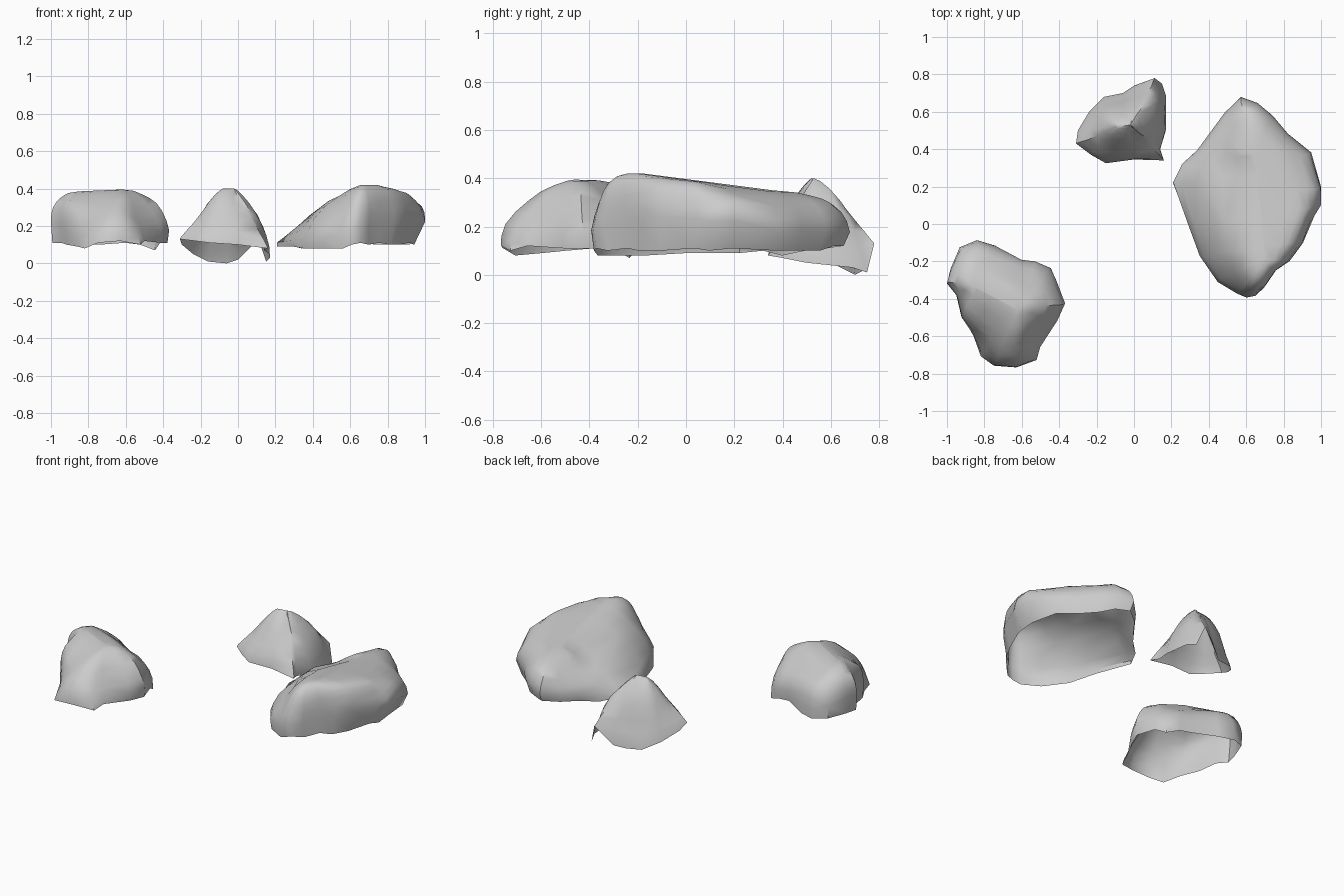
import bpy
import bmesh
import math
from mathutils import Vector, noise

# Remove the default cube only
default_cube = bpy.data.objects.get("Cube")
if default_cube:
    bpy.data.objects.remove(default_cube, do_unlink=True)

# One flat stone grey
stone = bpy.data.materials.new("stone_grey")
stone.use_nodes = True
grey = (0.6, 0.6, 0.6, 1)
stone.diffuse_color = grey
stone.node_tree.nodes["Principled BSDF"].inputs["Base Color"].default_value = grey

RINGS = 8


def closest_on_ridge(point, start, end):
    """Nearest ridge point, measured in plan."""
    along = (end - start).to_2d()
    offset = (point - start).to_2d()
    factor = offset.dot(along) / along.length_squared
    return start.lerp(end, min(max(factor, 0), 1))


def shell_column(rim, ridge_point, boxiness, undercut, roughness):
    """Points climbing from the rim to the ridge on a superellipse curve."""
    column = []
    for ring in range(RINGS + 1):
        angle = math.pi / 2 * ring / RINGS
        outward = max(math.cos(angle), 0) ** (2 / boxiness)
        upward = math.sin(angle) ** (2 / boxiness)
        if ring == 0:
            outward -= undercut * (boxiness - 1)
        point = ridge_point.lerp(rim, outward)
        point.z = rim.z + (ridge_point.z - rim.z) * upward
        # Gentle weathering, fading out at the rim and the ridge
        fade = math.sin(2 * angle)
        point += noise.noise_vector(point * 5) * roughness * fade
        column.append(point)
    return column


def make_rock(name, ridge, stations, undercut, roughness):
    """Open-bottomed rock shell; stations are (x, y, rim height, boxiness)."""
    start, end = (Vector(p) for p in ridge)
    bm = bmesh.new()
    columns = []
    for x, y, z, boxiness in stations:
        rim = Vector((x, y, z))
        top = closest_on_ridge(rim, start, end)
        points = shell_column(rim, top, boxiness, undercut, roughness)
        columns.append([bm.verts.new(p) for p in points])

    # Join neighbouring columns; stations run clockwise seen from above
    for index, column in enumerate(columns):
        following = columns[(index + 1) % len(columns)]
        for ring in range(RINGS):
            bm.faces.new((following[ring], column[ring],
                          column[ring + 1], following[ring + 1]))
    bmesh.ops.remove_doubles(bm, verts=bm.verts, dist=0.002)
    bmesh.ops.triangulate(bm, faces=bm.faces)

    mesh = bpy.data.meshes.new(name)
    bm.to_mesh(mesh)
    bm.free()
    mesh.materials.append(stone)
    rock = bpy.data.objects.new(name, mesh)
    bpy.context.collection.objects.link(rock)
    bpy.ops.object.select_all(action='DESELECT')
    rock.select_set(True)
    bpy.context.view_layer.objects.active = rock
    bpy.ops.object.shade_smooth_by_angle(angle=math.radians(45))
    return rock


# Long boulder: steep outer side, sloping inner side
make_rock("large_boulder", ((.7, -.18, .42), (.65, .36, .35)), [
    (.57, .68, .12, 2.4), (.66, .65, .12, 3), (.74, .58, .1, 3),
    (.83, .48, .1, 3), (.95, .38, .1, 3), (1, .2, .11, 4),
    (1, .1, .1, 4), (.97, .04, .11, 4), (.9, -.1, .1, 4),
    (.83, -.2, .1, 3.5), (.76, -.25, .11, 3), (.7, -.34, .1, 2.6),
    (.65, -.39, .11, 2.4), (.6, -.4, .1, 2.4), (.55, -.38, .08, 2.2),
    (.44, -.31, .08, 1.8), (.34, -.17, .08, 1.6), (.28, 0, .09, 1.5),
    (.2, .22, .09, 1.3), (.25, .32, .1, 1.3), (.33, .4, .08, 1.6),
    (.41, .5, .1, 1.8), (.48, .6, .11, 2),
], undercut=.06, roughness=.03)

# Rounded boulder: flat top with a sloping nose at the front
make_rock("rounded_boulder", ((-.85, -.34, .385), (-.62, -.46, .395)), [
    (-.84, -.08, .1, 2.2), (-.74, -.11, .1, 2.2), (-.6, -.19, .11, 2.2),
    (-.52, -.2, .1, 2.2), (-.44, -.23, .07, 2.2), (-.41, -.3, .11, 2.4),
    (-.37, -.42, .11, 2.4), (-.41, -.51, .11, 2), (-.5, -.66, .12, 1.6),
    (-.52, -.73, .1, 1.5), (-.63, -.77, .12, 1.5), (-.75, -.76, .11, 1.4),
    (-.82, -.71, .08, 1.4), (-.86, -.6, .09, 1.7), (-.92, -.5, .1, 2.6),
    (-.95, -.38, .11, 3.5), (-1, -.32, .11, 3.5), (-.98, -.24, .11, 3.5),
    (-.93, -.12, .11, 2.6),
], undercut=.02, roughness=.03)

# Small peaked rock: tilted rim that drops towards the back
make_rock("peaked_rock", ((-.08, .52, .4), (-.02, .53, .4)), [
    (.11, .78, .13, 1.1), (.15, .75, .01, 1.5), (.17, .69, .03, 1.5),
    (.17, .5, .05, 1.5), (.14, .4, .07, 1.3), (.16, .34, .08, 1),
    (0, .345, .1, 1.3), (-.15, .325, .11, 1.2), (-.23, .37, .12, 1.1),
    (-.31, .43, .13, 1), (-.3, .5, .1, 1.1), (-.24, .6, .05, 1.3),
    (-.16, .68, .01, 1.4), (-.06, .7, 0, 1.4), (0, .74, .02, 1.3),
], undercut=0, roughness=.02)
